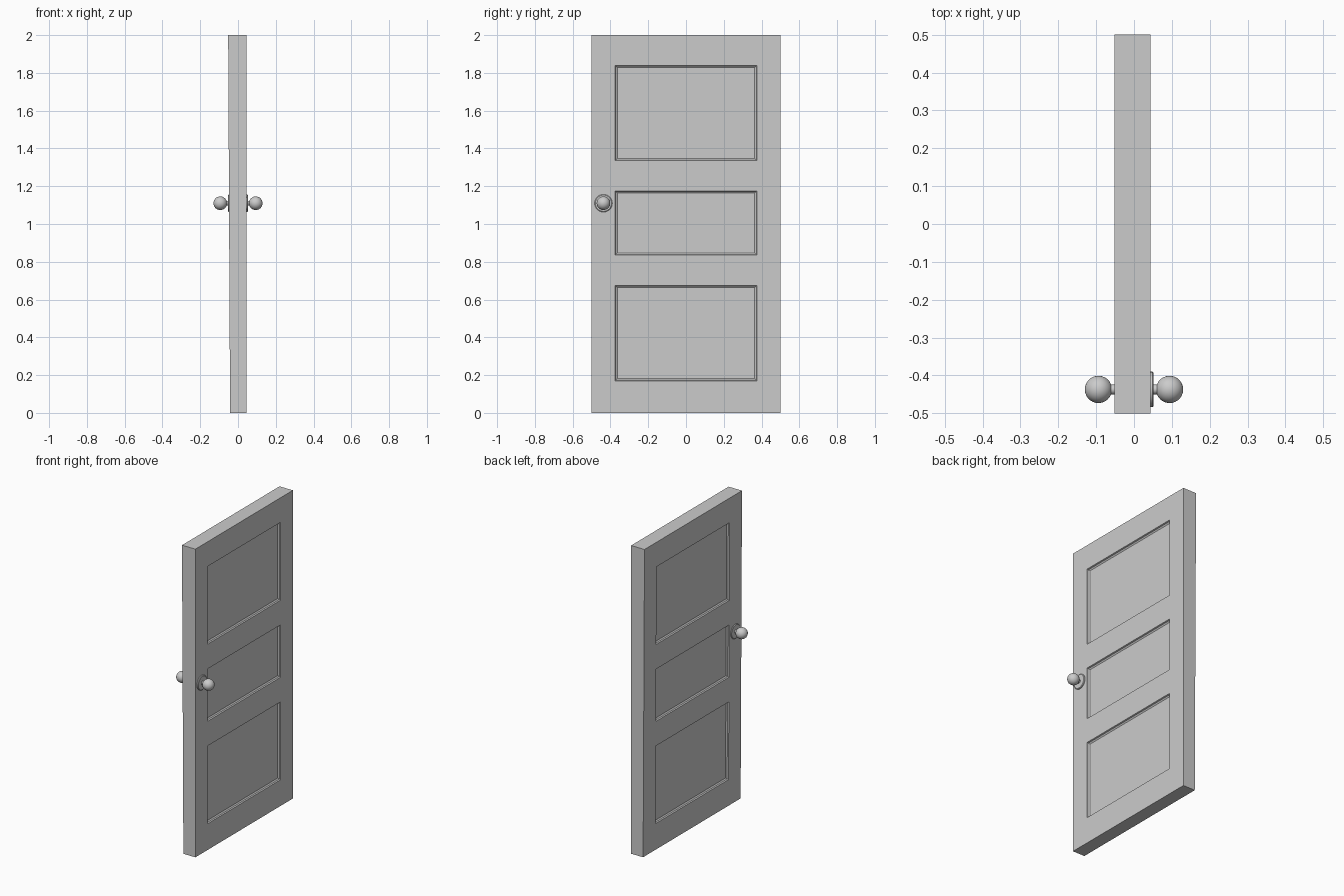
import bpy, bmesh, math
from mathutils import Vector

if "Cube" in bpy.data.objects:
    bpy.data.objects.remove(bpy.data.objects["Cube"])

Y_CUTS = (-0.375, 0.375)
PANELS = ((0.17, 0.675), (0.835, 1.175), (1.335, 1.84))


def finish(bm, name):
    mesh = bpy.data.meshes.new(name)
    bmesh.ops.recalc_face_normals(bm, faces=bm.faces)
    bm.to_mesh(mesh)
    bm.free()
    ob = bpy.data.objects.new(name, mesh)
    bpy.context.collection.objects.link(ob)
    return ob


# Door slab, very slightly thicker towards the top of one side
bm = bmesh.new()
bmesh.ops.create_cube(bm, size=1)
for v in bm.verts:
    z = (v.co.z + 0.5) * 2
    v.co = Vector((0.044 if v.co.x > 0 else -0.042 - 0.005 * z, v.co.y, z))
cuts = [((0, y, 0), (0, 1, 0)) for y in Y_CUTS]
cuts += [((0, 0, z), (0, 0, 1)) for p in PANELS for z in p]
for co, no in cuts:
    bmesh.ops.bisect_plane(bm, geom=bm.verts[:] + bm.edges[:] + bm.faces[:],
                           plane_co=co, plane_no=no)

# Recessed panels with sloping mouldings on both sides
bm.normal_update()
recess = []
for f in bm.faces:
    c = f.calc_center_median()
    if abs(f.normal.x) > 0.9 and abs(c.y) < 0.3 and any(a < c.z < b for a, b in PANELS):
        recess.append(f)
bmesh.ops.inset_individual(bm, faces=recess, thickness=0.004, depth=-0.008)
bmesh.ops.inset_individual(bm, faces=recess, thickness=0.012, depth=-0.006)
finish(bm, "door_panel")


# Turned knob: rose plate, stem and ball in one lathed profile
def knob(name, side):
    profile = [(0.03, 0), (0.03, 0.046), (0.047, 0.046), (0.051, 0.042)]
    profile = [(0.0, 0.0), (0.040, 0.047), (0.049, 0.047), (0.052, 0.043), (0.052, 0.013)]
    r, cx = 0.036, 0.094
    start = math.asin(0.013 / r)
    for i in range(13):
        a = start + (math.pi - start) * i / 12
        profile.append((cx - r * math.cos(a), r * math.sin(a) if i < 12 else 0))
    profile[0] = (0.040, 0.0)
    bm = bmesh.new()
    verts = [bm.verts.new((x * side, h, 0)) for x, h in profile]
    edges = [bm.edges.new(e) for e in zip(verts, verts[1:])]
    bmesh.ops.spin(bm, geom=verts + edges, cent=(0, 0, 0), axis=(1, 0, 0),
                   angle=2 * math.pi, steps=32, use_merge=True)
    bmesh.ops.remove_doubles(bm, verts=bm.verts, dist=1e-5)
    bmesh.ops.translate(bm, verts=bm.verts, vec=(0, -0.437, 1.11))
    ob = finish(bm, name)
    bpy.ops.object.select_all(action='DESELECT')
    ob.select_set(True)
    bpy.context.view_layer.objects.active = ob
    bpy.ops.object.shade_smooth_by_angle(angle=math.radians(35))


knob("knob_right", 1)
knob("knob_left", -1)
